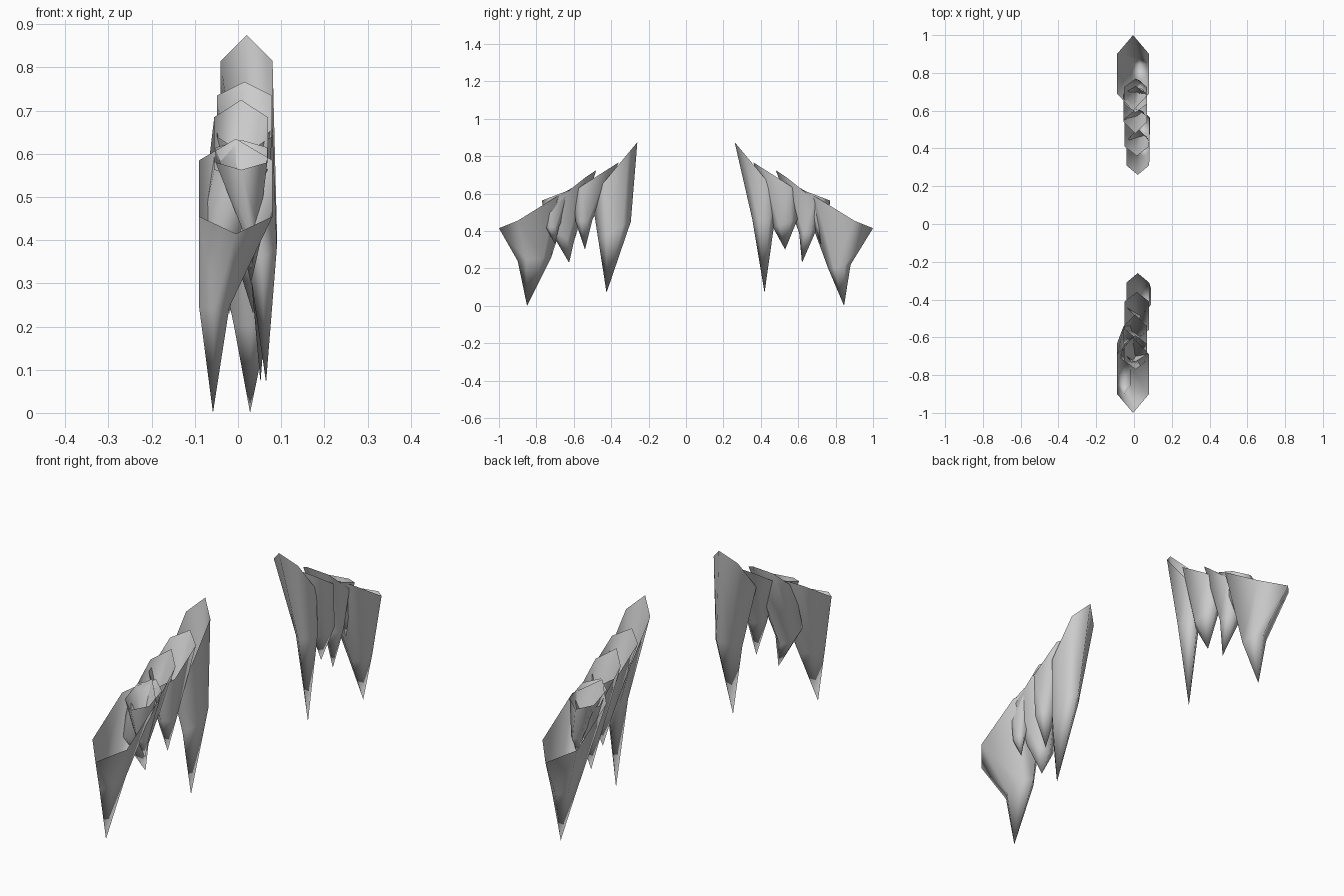
import bpy, bmesh

if "Cube" in bpy.data.objects:
    bpy.data.objects.remove(bpy.data.objects["Cube"])


def hex_ring(bm, cx, w, prof):
    """Pointed hexagon; prof = four (y, z) stations: point, shoulder, shoulder, point."""
    (a, b, c, d) = prof
    pts = [(cx, *a), (cx + w, *b), (cx + w, *c), (cx, *d), (cx - w, *c), (cx - w, *b)]
    return [bm.verts.new(p) for p in pts]


def spread(p, q):
    return [(p[0] + (q[0] - p[0]) * t, p[1] + (q[1] - p[1]) * t) for t in (0, .25, .75, 1)]


def shard(name, side, cap, mid, tip):
    """Hollow shard, open at the slanted rim."""
    bm = bmesh.new()
    flip = lambda prof: [(y * side, z) for y, z in prof]
    top = hex_ring(bm, cap[0], cap[1], flip(cap[2]))
    waist = hex_ring(bm, mid[0], mid[1], flip(spread(mid[2], mid[3])))
    point = bm.verts.new((tip[0], tip[1] * side, tip[2]))
    for i in range(6):
        j = (i + 1) % 6
        bm.faces.new((top[i], top[j], waist[j], waist[i]))
        bm.faces.new((waist[i], waist[j], point))
    bmesh.ops.recalc_face_normals(bm, faces=bm.faces)
    me = bpy.data.meshes.new(name)
    bm.to_mesh(me)
    bm.free()
    ob = bpy.data.objects.new(name, me)
    bpy.context.collection.objects.link(ob)
    bpy.ops.object.select_all(action='DESELECT')
    ob.select_set(True)
    bpy.context.view_layer.objects.active = ob
    bpy.ops.object.shade_smooth_by_angle(angle=2.2)


# Slanted rims shared by both clusters: centre x, half width, (y, z) stations
caps = {
    "outer": (-.005, .085, [(1, .415), (.9, .455), (.69, .585), (.6, .635)]),
    "small": (.008, .06, spread((.77, .563), (.59, .632))),
    "middle": (.007, .062, [(.73, .54), (.69, .565), (.54, .685), (.48, .725)]),
    "upper": (.015, .064, [(.61, .60), (.56, .64), (.41, .735), (.36, .767)]),
    "tall": (.02, .06, [(.505, .585), (.44, .66), (.31, .815), (.26, .875)]),
}

# Waists (centre x, half width, outer point, inner point) and tips, per cluster
front = {
    "outer": ((-.055, .035, (.90, .24), (.72, .26)), (-.058, .85, 0)),
    "small": ((.03, .018, (.75, .42), (.68, .42)), (.03, .70, .33)),
    "middle": ((-.045, .045, (.73, .41), (.60, .34)), (-.02, .625, .23)),
    "upper": ((.03, .035, (.59, .45), (.50, .46)), (.03, .54, .30)),
    "tall": ((.055, .035, (.47, .36), (.295, .45)), (.065, .425, .07)),
}
back = {
    "outer": ((.03, .04, (.88, .22), (.76, .20)), (.028, .845, 0)),
    "small": ((.03, .018, (.76, .42), (.69, .42)), (.03, .72, .33)),
    "middle": ((.02, .035, (.69, .39), (.605, .39)), (.035, .62, .23)),
    "upper": ((.05, .035, (.595, .46), (.465, .42)), (.04, .53, .30)),
    "tall": ((.05, .033, (.475, .46), (.355, .46)), (.052, .42, .07)),
}

for label, side, data in (("front", -1, front), ("back", 1, back)):
    for part, (mid, tip) in data.items():
        shard(f"{label}_{part}_shard", side, caps[part], mid, tip)
